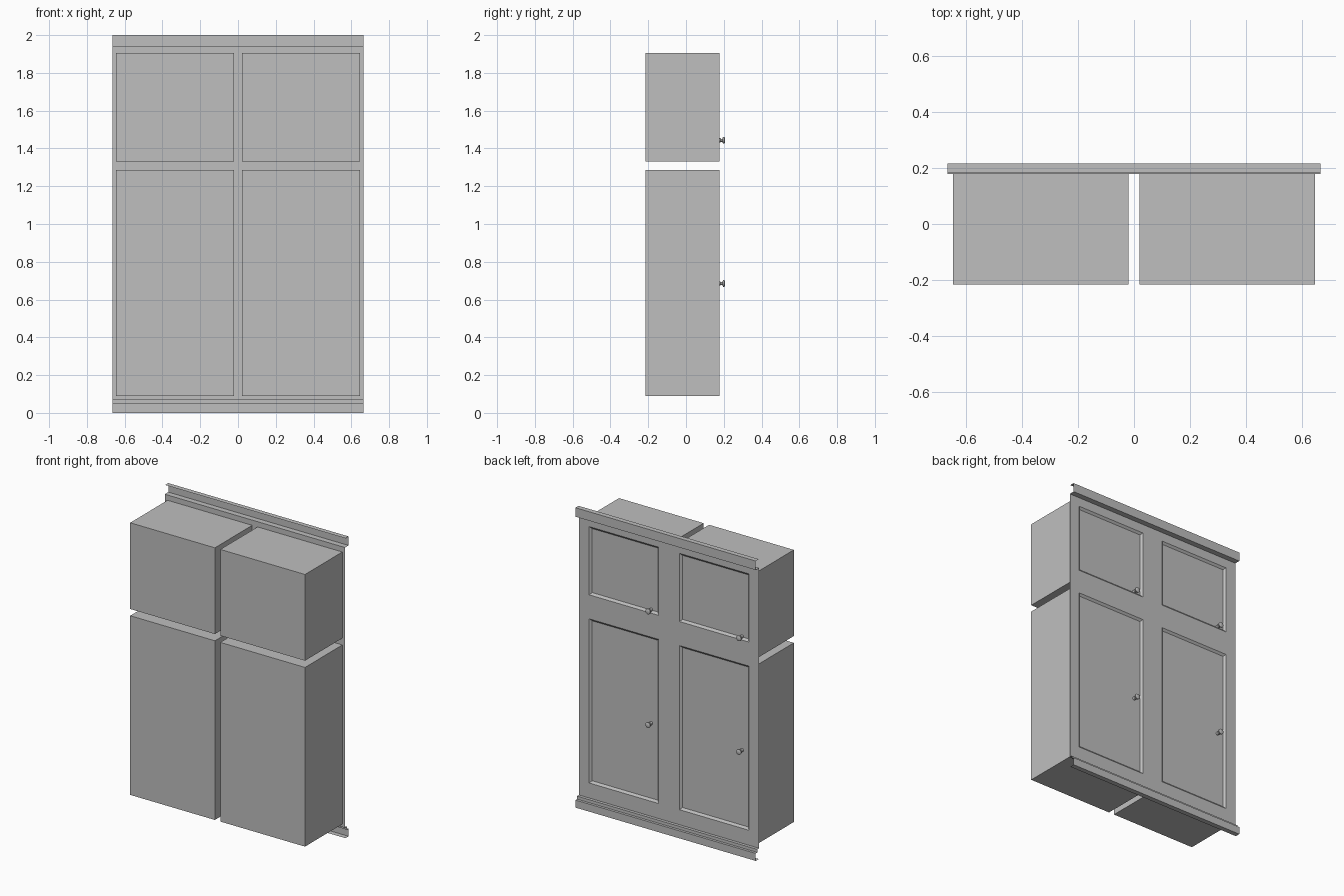
import bpy, bmesh, math
from mathutils import Matrix, Vector

cube = bpy.data.objects.get("Cube")
if cube:
    bpy.data.objects.remove(cube, do_unlink=True)

grey = bpy.data.materials.new("plain grey")
grey.use_nodes = True
colour = (0.52, 0.52, 0.52, 1)
grey.diffuse_color = colour
grey.node_tree.nodes["Principled BSDF"].inputs["Base Color"].default_value = colour

HALF = 0.665      # half width of the face frame and mouldings
FACE = 0.178      # plane of the face frame
BACK = -0.215     # far side of the carcasses


def finish(name, bm):
    mesh = bpy.data.meshes.new(name)
    bm.to_mesh(mesh)
    bm.free()
    mesh.materials.append(grey)
    obj = bpy.data.objects.new(name, mesh)
    bpy.context.collection.objects.link(obj)
    return obj


def carcass(name, x0, x1, z0, z1):
    """Box left open where the face frame closes it."""
    bm = bmesh.new()
    size = Vector((x1 - x0, FACE - BACK, z1 - z0))
    mid = Vector(((x0 + x1) / 2, (FACE + BACK) / 2, (z0 + z1) / 2))
    bmesh.ops.create_cube(bm, size=1, matrix=Matrix.Translation(mid) @ Matrix.Diagonal(size.to_4d()))
    bm.normal_update()
    bmesh.ops.delete(bm, geom=[f for f in bm.faces if f.normal.y > 0.9], context="FACES")
    finish(name, bm)


def moulding(name, profile):
    """Open (y, z) profile swept along the full width, without end caps."""
    bm = bmesh.new()
    rows = [[bm.verts.new((x, y, z)) for y, z in profile] for x in (-HALF, HALF)]
    for i in range(len(profile) - 1):
        bm.faces.new((rows[0][i], rows[0][i + 1], rows[1][i + 1], rows[1][i]))
    finish(name, bm)


def knob(name, x, z):
    """Turned knob: stem flaring to a round head."""
    profile = [(0.011, 0.160), (0.011, 0.182), (0.008, 0.185), (0.008, 0.192),
               (0.018, 0.196), (0.018, 0.203), (0.013, 0.206)]
    sides = 16
    bm = bmesh.new()
    rings = [[bm.verts.new((x + r * math.cos(2 * math.pi * i / sides), y,
                            z + r * math.sin(2 * math.pi * i / sides)))
              for i in range(sides)] for r, y in profile]
    for a, b in zip(rings, rings[1:]):
        for i in range(sides):
            j = (i + 1) % sides
            bm.faces.new((a[i], a[j], b[j], b[i]))
    bm.faces.new(rings[-1])
    bmesh.ops.recalc_face_normals(bm, faces=bm.faces[:])
    obj = finish(name, bm)
    bpy.ops.object.select_all(action="DESELECT")
    obj.select_set(True)
    bpy.context.view_layer.objects.active = obj
    bpy.ops.object.shade_smooth_by_angle(angle=math.radians(35))


# Four carcasses
for row, z0, z1 in (("lower", 0.09, 1.285), ("upper", 1.33, 1.905)):
    carcass(f"{row}_carcass_left", 0.02, 0.645, z0, z1)
    carcass(f"{row}_carcass_right", -0.645, -0.02, z0, z1)

# Face frame with four door panels sunk behind sloped edges
xs = [-HALF, -0.59, -0.077, 0.077, 0.59, HALF]
zs = [0.07, 0.17, 1.265, 1.425, 1.88, 1.94]
bm = bmesh.new()
grid = [[bm.verts.new((x, FACE, z)) for z in zs] for x in xs]
doors = []
for i in range(len(xs) - 1):
    for j in range(len(zs) - 1):
        face = bm.faces.new((grid[i][j], grid[i][j + 1], grid[i + 1][j + 1], grid[i + 1][j]))
        if i % 2 and j % 2:
            doors.append(face)
bm.normal_update()
bmesh.ops.inset_individual(bm, faces=doors, thickness=0.02, depth=-0.012)
finish("face_frame_with_doors", bm)

# Mouldings along the top and the foot
OUT = 0.215
moulding("crown_moulding", [(FACE, 1.94), (OUT, 1.94), (OUT, 2.0), (FACE + 0.004, 2.0)])
moulding("base_moulding", [(FACE, 0.07), (0.198, 0.07), (0.198, 0.05), (OUT, 0.05),
                           (OUT, 0.0), (FACE + 0.004, 0.0)])

# Door knobs, all on the same side of their doors
for row, z in (("lower", 0.685), ("upper", 1.443)):
    knob(f"{row}_knob_left", 0.14, z)
    knob(f"{row}_knob_right", -0.53, z)
